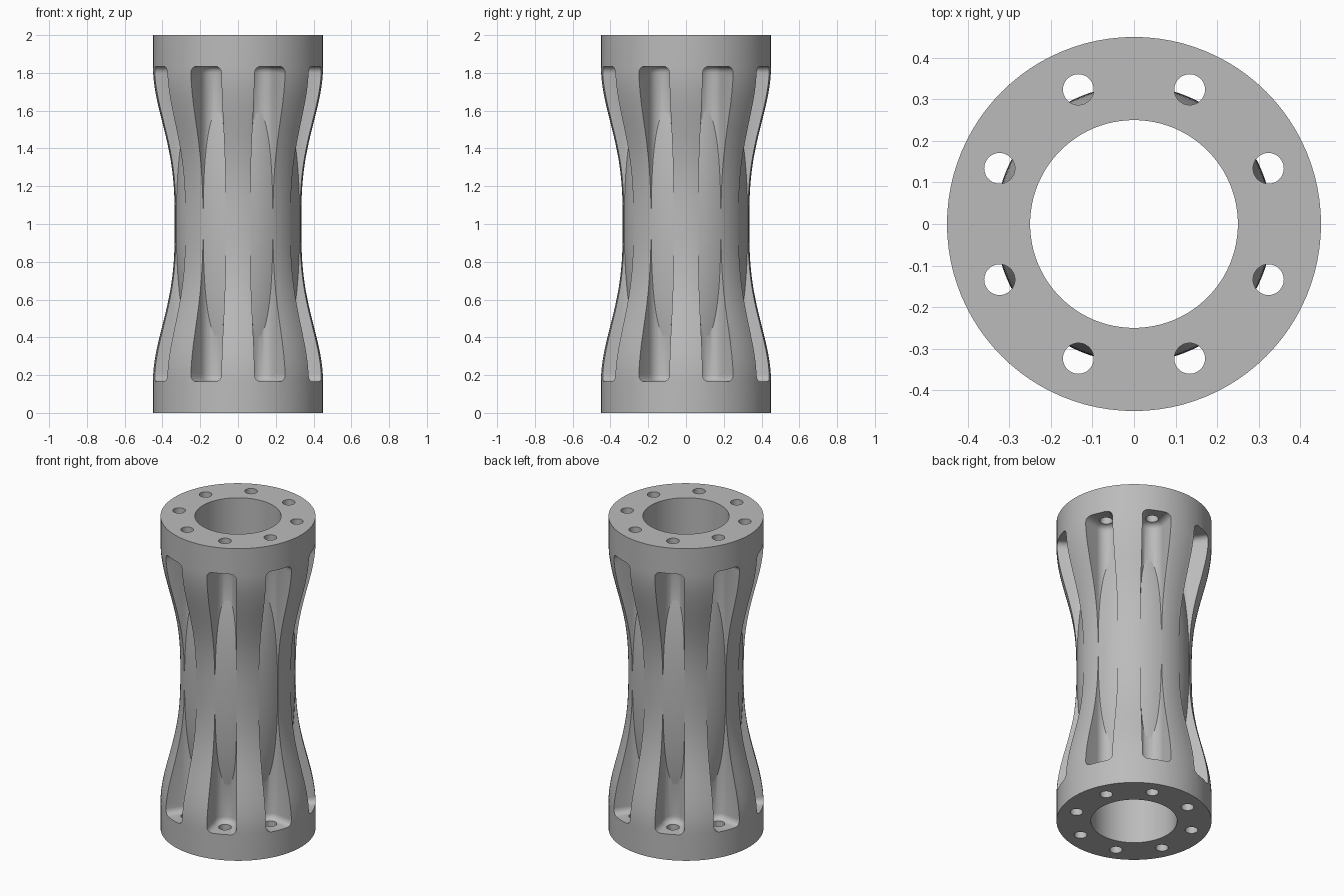
import bpy, bmesh
from math import sin, cos, tan, pi, radians
from mathutils import Matrix

if "Cube" in bpy.data.objects:
    bpy.data.objects.remove(bpy.data.objects["Cube"], do_unlink=True)

SIDES = 96
SLOT_HALF = radians(11.25)   # half angle of each slot
BOLT_R = 0.35                # bolt circle radius
ANGLES = [radians(22.5 + 45 * i) for i in range(8)]

grey = bpy.data.materials.new("plain grey")
grey.use_nodes = True
grey.diffuse_color = (0.5, 0.5, 0.5, 1)
grey.node_tree.nodes["Principled BSDF"].inputs["Base Color"].default_value = (0.5, 0.5, 0.5, 1)


def make_object(name, bm):
    bmesh.ops.recalc_face_normals(bm, faces=bm.faces)
    mesh = bpy.data.meshes.new(name)
    bm.to_mesh(mesh)
    bm.free()
    mesh.materials.append(grey)
    obj = bpy.data.objects.new(name, mesh)
    bpy.context.collection.objects.link(obj)
    return obj


def lathe(name, profile):
    """Solid of revolution from (radius, z) pairs, capped at both ends."""
    bm = bmesh.new()
    rings = [[bm.verts.new((r * cos(2 * pi * i / SIDES), r * sin(2 * pi * i / SIDES), z))
              for i in range(SIDES)] for r, z in profile]
    for low, high in zip(rings, rings[1:]):
        for i in range(SIDES):
            j = (i + 1) % SIDES
            bm.faces.new((low[i], low[j], high[j], high[i]))
    bm.faces.new(rings[0])
    bm.faces.new(rings[-1])
    return make_object(name, bm)


def extrude_outline(bm, points, vector):
    face = bm.faces.new([bm.verts.new(p) for p in points])
    geom = bmesh.ops.extrude_face_region(bm, geom=[face])["geom"]
    bmesh.ops.translate(bm, vec=vector, verts=[g for g in geom if isinstance(g, bmesh.types.BMVert)])


def boolean(target, tool, operation):
    mod = target.modifiers.new(operation.lower(), "BOOLEAN")
    mod.operation = operation
    mod.solver = "EXACT"
    mod.object = tool
    bpy.context.view_layer.objects.active = target
    bpy.ops.object.modifier_apply(modifier=mod.name)
    bpy.data.objects.remove(tool, do_unlink=True)


# Waisted outer body
def body_radius(z):
    t = min(abs(z - 1) / 0.83, 1)
    return 0.335 + 0.115 * (0.5 - 0.5 * cos(pi * t ** 1.4))


levels = [0.17 + 1.66 * i / 48 for i in range(49)]
body = lathe("waisted_sleeve", [(0.45, 0)] + [(body_radius(z), z) for z in levels] + [(0.45, 2)])

# Eight long slots with radial walls, a round floor and softened ends
for angle in ANGLES:
    bm = bmesh.new()
    floor_r = BOLT_R * sin(SLOT_HALF)
    start, end = pi / 2 + SLOT_HALF, 3 * pi / 2 - SLOT_HALF
    outline = [(BOLT_R + floor_r * cos(start + (end - start) * i / 16),
                floor_r * sin(start + (end - start) * i / 16), 0.165) for i in range(17)]
    outline += [(0.6, -0.6 * tan(SLOT_HALF), 0.165), (0.6, 0.6 * tan(SLOT_HALF), 0.165)]
    extrude_outline(bm, outline, (0, 0, 1.67))
    rims = [e for e in bm.edges if abs(e.verts[0].co.z - e.verts[1].co.z) < 0.01]
    bmesh.ops.bevel(bm, geom=rims, offset=0.035, segments=4, profile=0.5, affect="EDGES")
    bm.transform(Matrix.Rotation(angle, 4, "Z"))
    boolean(body, make_object("slot_cutter", bm), "DIFFERENCE")


# Barrel core that closes the slots at the waist
def core_radius(z):
    return 0.333 - 0.051 * (abs(z - 1) / 0.6) ** 2.4


core_levels = [0.27 + 1.46 * i / 40 for i in range(41)]
boolean(body, lathe("barrel_core", [(core_radius(z), z) for z in core_levels]), "UNION")

# Central bore
boolean(body, lathe("bore_cutter", [(0.25, -0.1), (0.25, 2.1)]), "DIFFERENCE")

# Bolt holes through both end rings
for angle in ANGLES:
    for z in (0.05, 1.95):
        bm = bmesh.new()
        bmesh.ops.create_cone(bm, cap_ends=True, segments=32, radius1=0.037, radius2=0.037, depth=0.3)
        bm.transform(Matrix.Translation((BOLT_R * cos(angle), BOLT_R * sin(angle), z)))
        boolean(body, make_object("bolt_cutter", bm), "DIFFERENCE")

# Arched notch through the bottom ring at the back
bm = bmesh.new()
arch = [(0.15, 0.07 * cos(pi * i / 16), 0.15 + 0.07 * sin(pi * i / 16)) for i in range(17)]
extrude_outline(bm, arch + [(0.15, -0.07, -0.1), (0.15, 0.07, -0.1)], (0.4, 0, 0))
bm.transform(Matrix.Rotation(ANGLES[2], 4, "Z"))
boolean(body, make_object("notch_cutter", bm), "DIFFERENCE")

bpy.ops.object.select_all(action="DESELECT")
body.select_set(True)
bpy.context.view_layer.objects.active = body
bpy.ops.object.shade_smooth_by_angle(angle=radians(30))
